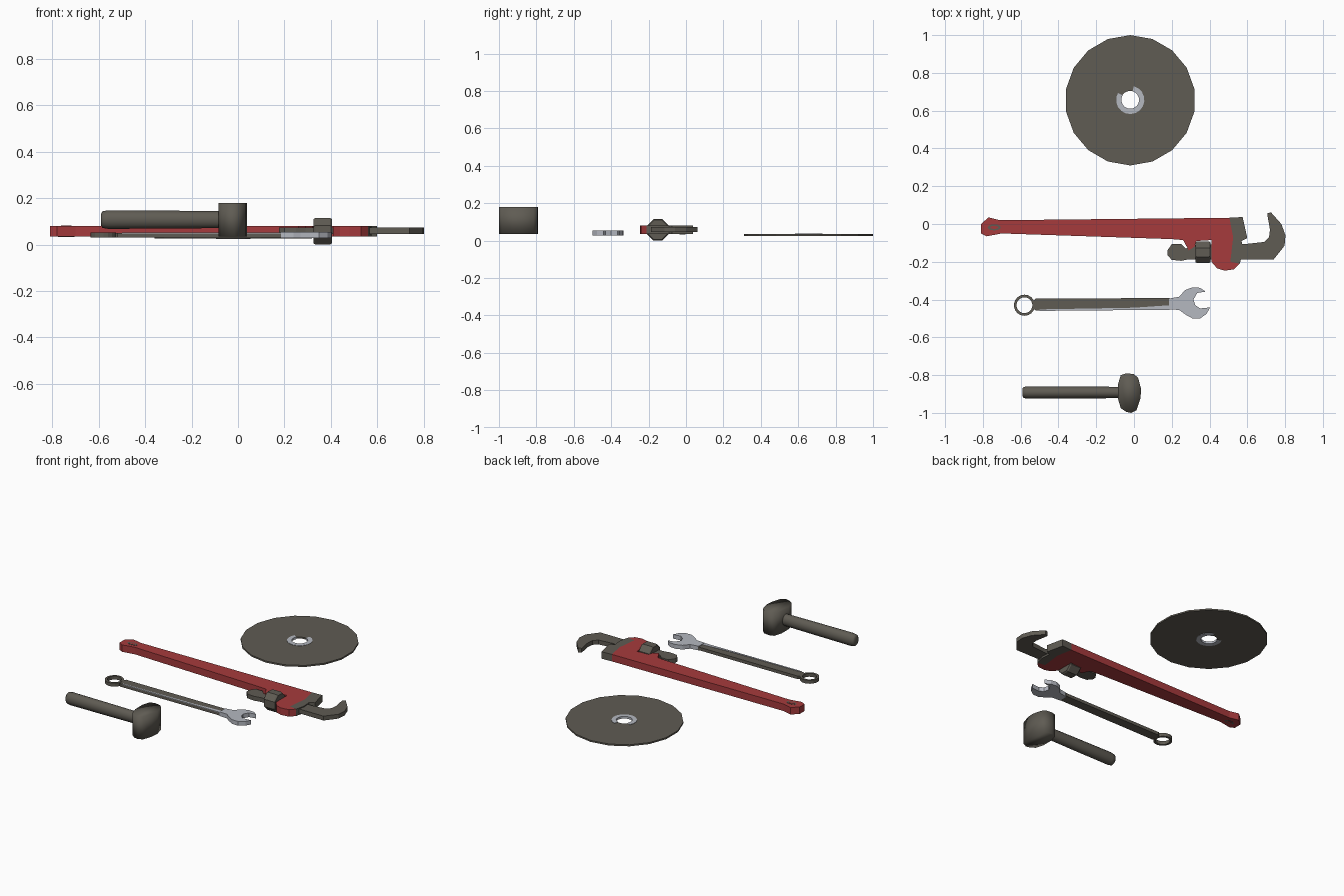
import bpy, bmesh, math

cube = bpy.data.objects.get("Cube")
if cube:
    bpy.data.objects.remove(cube)


def material(name, rgb):
    m = bpy.data.materials.new(name)
    m.use_nodes = True
    m.diffuse_color = (*rgb, 1)
    m.node_tree.nodes["Principled BSDF"].inputs["Base Color"].default_value = (*rgb, 1)
    return m


DARK = material("dark_steel", (0.115, 0.106, 0.087))
RED = material("red_paint", (0.38, 0.043, 0.046))
LIGHT = material("bright_steel", (0.46, 0.48, 0.53))


def finish(name, bm, mat, smooth=None):
    bmesh.ops.recalc_face_normals(bm, faces=bm.faces)
    me = bpy.data.meshes.new(name)
    bm.to_mesh(me)
    bm.free()
    me.materials.append(mat)
    ob = bpy.data.objects.new(name, me)
    bpy.context.collection.objects.link(ob)
    if smooth:
        bpy.ops.object.select_all(action="DESELECT")
        ob.select_set(True)
        bpy.context.view_layer.objects.active = ob
        bpy.ops.object.shade_smooth_by_angle(angle=math.radians(smooth))
    return ob


def slab(name, outline, z0, z1, mat, smooth=None):
    """Extrude a top-view outline from z0 to z1."""
    bm = bmesh.new()
    face = bm.faces.new([bm.verts.new((x, y, z0)) for x, y in outline])
    ext = bmesh.ops.extrude_face_region(bm, geom=[face])["geom"]
    for v in ext:
        if isinstance(v, bmesh.types.BMVert):
            v.co.z = z1
    return finish(name, bm, mat, smooth)


def ring(name, cx, cy, r_in, r_out, z0, z1, n, mat, start=90, sweep=360):
    """Flat ring, or an arc of one."""
    bm = bmesh.new()
    loops = []
    full = sweep == 360
    for i in range(n if full else n + 1):
        a = math.radians(start + sweep * i / n)
        loops.append([bm.verts.new((cx + r * math.cos(a), cy + r * math.sin(a), z))
                      for r, z in ((r_in, z0), (r_out, z0), (r_out, z1), (r_in, z1))])
    pairs = list(zip(loops, loops[1:]))
    if full:
        pairs.append((loops[-1], loops[0]))
    else:
        bm.faces.new(loops[0])
        bm.faces.new(loops[-1])
    for a, b in pairs:
        for k in range(4):
            bm.faces.new((a[k], a[(k + 1) % 4], b[(k + 1) % 4], b[k]))
    return finish(name, bm, mat)


def lathe_x(name, profile, cy, cz, n, mat, sy=1, sz=1, smooth=None):
    """Closed round body along x from (x, radius) stations."""
    bm = bmesh.new()
    rings = []
    for x, r in profile:
        rings.append([bm.verts.new((x, cy + sy * r * math.cos(a), cz + sz * r * math.sin(a)))
                      for a in (2 * math.pi * (i + 0.5) / n for i in range(n))])
    for a, b in zip(rings, rings[1:]):
        for i in range(n):
            j = (i + 1) % n
            bm.faces.new((a[i], a[j], b[j], b[i]))
    bm.faces.new(rings[0])
    bm.faces.new(rings[-1])
    return finish(name, bm, mat, smooth)


# Cutting disc with a bright arbor rim
ring("disc_blade", -0.02, 0.655, 0.05, 0.345, 0.026, 0.036, 18, DARK)
ring("disc_rim", -0.02, 0.657, 0.047, 0.075, 0.024, 0.038, 14, LIGHT, 150, 285)

# Pipe wrench handle and jaw housing
slab("pipe_wrench_body", [
    (-0.81, 0), (-0.81, -0.05), (-0.78, -0.065), (-0.70, -0.05), (0.20, -0.08),
    (0.26, -0.085), (0.29, -0.14), (0.32, -0.12), (0.33, -0.09), (0.41, -0.085),
    (0.41, -0.2), (0.44, -0.235), (0.48, -0.247), (0.53, -0.24), (0.56, -0.21),
    (0.51, -0.2), (0.525, -0.07), (0.505, 0.033), (-0.71, 0.02), (-0.77, 0.035)],
    0.035, 0.08, RED)
slab("pipe_wrench_heel_jaw", [
    (0.505, 0.033), (0.525, -0.07), (0.51, -0.2), (0.56, -0.21), (0.575, -0.15),
    (0.57, -0.09), (0.60, -0.075), (0.575, 0.037)], 0.035, 0.08, DARK)

# Hanging slot painted on both sides of the handle end
for side, z in (("top", 0.08), ("bottom", 0.035)):
    for part, w, h, t, mat in (("edge", 0.035, 0.016, 0.001, DARK),
                               ("inset", 0.022, 0.008, 0.002, RED)):
        oval = [(-0.74 + w * math.cos(a), -0.018 + h * math.sin(a))
                for a in (math.pi * i / 6 for i in range(12))]
        slab(f"slot_{part}_{side}", oval, z - t, z + t, mat)

# Sliding hook jaw and its adjusting nut
slab("hook_jaw", [
    (0.177, -0.14), (0.2, -0.106), (0.25, -0.106), (0.275, -0.13), (0.32, -0.11),
    (0.6, -0.105), (0.69, -0.095), (0.715, -0.07), (0.72, -0.03), (0.705, 0.055),
    (0.725, 0.062), (0.78, 0), (0.802, -0.06), (0.797, -0.115), (0.74, -0.187),
    (0.29, -0.187), (0.25, -0.195), (0.2, -0.19), (0.177, -0.165)],
    0.046, 0.074, DARK)
lathe_x("adjusting_nut", [(0.325, 0.056), (0.333, 0.062), (0.397, 0.062), (0.405, 0.056)],
        -0.15, 0.058, 8, DARK)

# Combination spanner
ring("spanner_ring", -0.58, -0.43, 0.042, 0.056, 0.03, 0.052, 18, DARK)
slab("spanner_handle", [
    (-0.536, -0.41), (-0.52, -0.395), (0.19, -0.392), (0.19, -0.452),
    (-0.52, -0.458), (-0.536, -0.445)], 0.031, 0.051, DARK)
slab("spanner_handle_edge", [
    (-0.5, -0.452), (0, -0.443), (0.1, -0.436), (0.188, -0.43),
    (0.188, -0.454), (-0.5, -0.46)], 0.049, 0.053, LIGHT)
slab("spanner_open_end", [
    (0.185, -0.395), (0.24, -0.385), (0.27, -0.35), (0.31, -0.335), (0.35, -0.338),
    (0.38, -0.358), (0.335, -0.365), (0.315, -0.4), (0.325, -0.43), (0.35, -0.447),
    (0.402, -0.442), (0.385, -0.475), (0.35, -0.5), (0.31, -0.5), (0.27, -0.478),
    (0.24, -0.455), (0.185, -0.452)], 0.028, 0.055, LIGHT)

# Mallet handle and head
lathe_x("mallet_handle", [
    (-0.59, 0.026), (-0.583, 0.036), (-0.56, 0.04), (-0.3, 0.0385), (-0.12, 0.037), (-0.06, 0.037)],
    -0.892, 0.108, 14, DARK, sy=0.84, smooth=60)
slab("mallet_head", [
    (-0.085, -0.85), (-0.07, -0.8), (-0.04, -0.79), (0, -0.795), (0.022, -0.815),
    (0.038, -0.875), (0.034, -0.925), (0.014, -0.985), (-0.015, -1), (-0.04, -0.995),
    (-0.07, -0.975), (-0.085, -0.925)], 0.035, 0.18, DARK, smooth=100)
